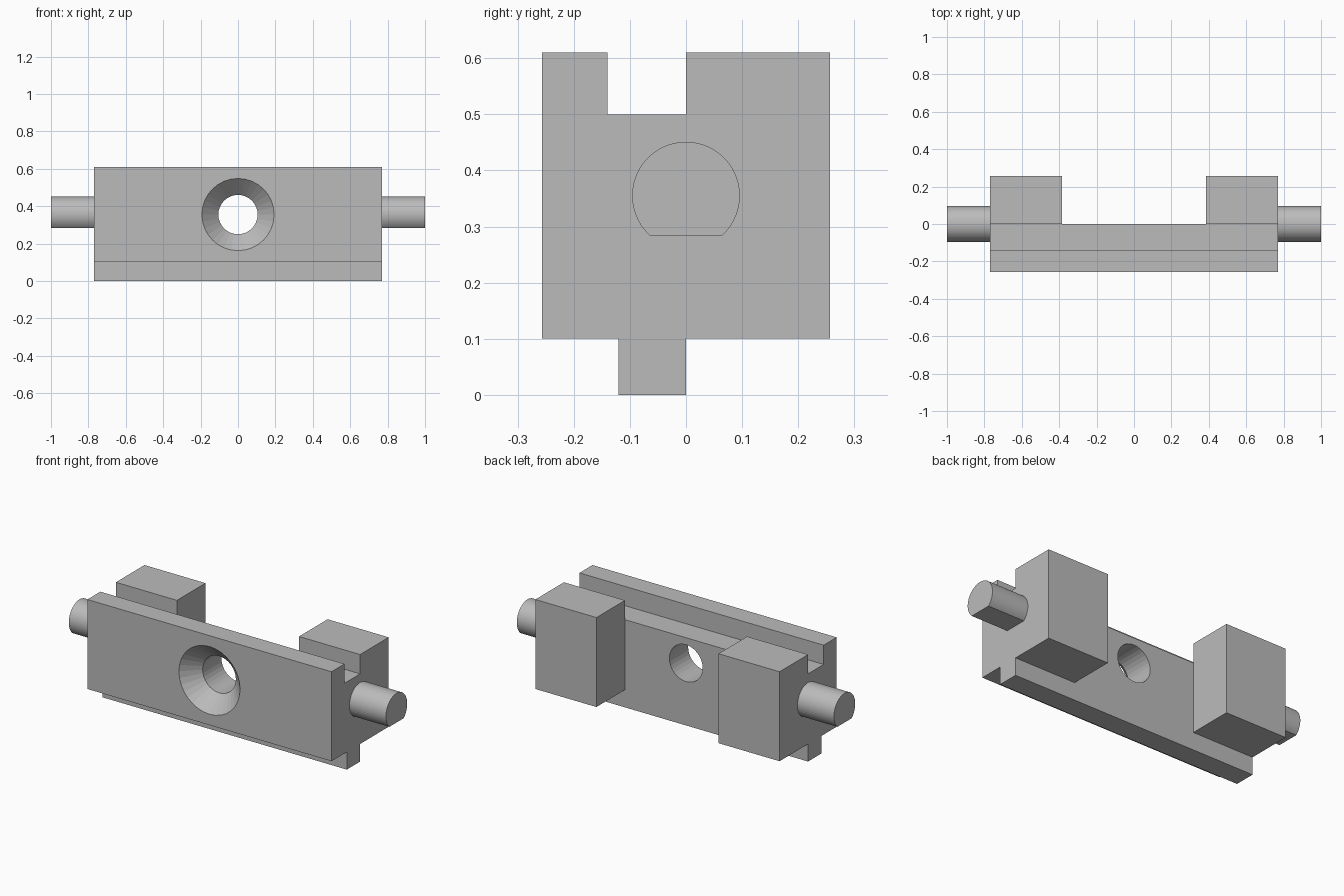
import bpy, bmesh, math
from mathutils import Vector

if "Cube" in bpy.data.objects:
    bpy.data.objects.remove(bpy.data.objects["Cube"])

HALF, INNER, DEPTH = 0.77, 0.385, 0.257   # body half length, block inner x, half depth
BASE, SLOT, TOP = 0.10, 0.50, 0.61        # main heights
AXIS_Z = 0.355                            # shared height of pins and hole

grey = bpy.data.materials.new("plain grey")
grey.diffuse_color = (0.5, 0.5, 0.5, 1)
grey.use_nodes = True
grey.node_tree.nodes["Principled BSDF"].inputs["Base Color"].default_value = grey.diffuse_color


def make_object(name, bm):
    bmesh.ops.recalc_face_normals(bm, faces=bm.faces[:])
    mesh = bpy.data.meshes.new(name)
    bm.to_mesh(mesh)
    bm.free()
    mesh.materials.append(grey)
    obj = bpy.data.objects.new(name, mesh)
    bpy.context.collection.objects.link(obj)
    return obj


def loft(bm, rings):
    """Join equal-length point rings with quads and cap both ends."""
    rows = [[bm.verts.new(p) for p in ring] for ring in rings]
    n = len(rows[0])
    for a, b in zip(rows, rows[1:]):
        for i in range(n):
            j = (i + 1) % n
            bm.faces.new((a[i], a[j], b[j], b[i]))
    bm.faces.new(rows[0])
    bm.faces.new(rows[-1])


# Rail: cross-section with top slot and bottom tongue, run along x in three spans
section = [(-0.12, 0), (0, 0), (0, BASE), (0, SLOT), (-0.14, SLOT),
           (-0.14, TOP), (-DEPTH, TOP), (-DEPTH, BASE), (-0.12, BASE)]
bm = bmesh.new()
loft(bm, [[(x, y, z) for y, z in section] for x in (-HALF, -INNER, INNER, HALF)])
bmesh.ops.recalc_face_normals(bm, faces=bm.faces[:])


# Rear blocks: pull the end spans backwards, then raise their tops
def pull(test, offset):
    picked = [f for f in bm.faces if test(f.calc_center_median())]
    new = bmesh.ops.extrude_discrete_faces(bm, faces=picked)["faces"]
    for f in new:
        bmesh.ops.translate(bm, verts=f.verts[:], vec=Vector(offset))


pull(lambda c: abs(c.y) < 1e-4 and abs(c.z - 0.3) < 1e-3 and abs(c.x) > INNER, (0, DEPTH, 0))
pull(lambda c: c.y > 0.01 and abs(c.z - SLOT) < 1e-4, (0, 0, TOP - SLOT))
bmesh.ops.dissolve_limit(bm, angle_limit=0.01, verts=bm.verts[:], edges=bm.edges[:])
body = make_object("slotted_body", bm)

# Countersunk hole cutter
bm = bmesh.new()
N = 32
loft(bm, [[(r * math.cos(t * math.tau / N), y, AXIS_Z + r * math.sin(t * math.tau / N))
           for t in range(N)]
          for y, r in ((-DEPTH - 0.02, 0.213), (-DEPTH + 0.088, 0.105), (0.05, 0.105))])
cutter = make_object("hole_cutter", bm)
cutter.hide_render = True
cutter.hide_viewport = True
cut = body.modifiers.new("screw hole", "BOOLEAN")
cut.operation, cut.solver, cut.object = "DIFFERENCE", "EXACT", cutter

# End pins: round with a flat underside
R, FLAT = 0.096, 0.284
a = math.asin((FLAT - AXIS_Z) / R)
angles = [a + (math.pi - 2 * a) * i / 40 for i in range(41)]
for name, side in (("left_pin", -1), ("right_pin", 1)):
    bm = bmesh.new()
    loft(bm, [[(side * x, R * math.cos(t), AXIS_Z + R * math.sin(t)) for t in angles]
              for x in (HALF, 1.0)])
    make_object(name, bm)
